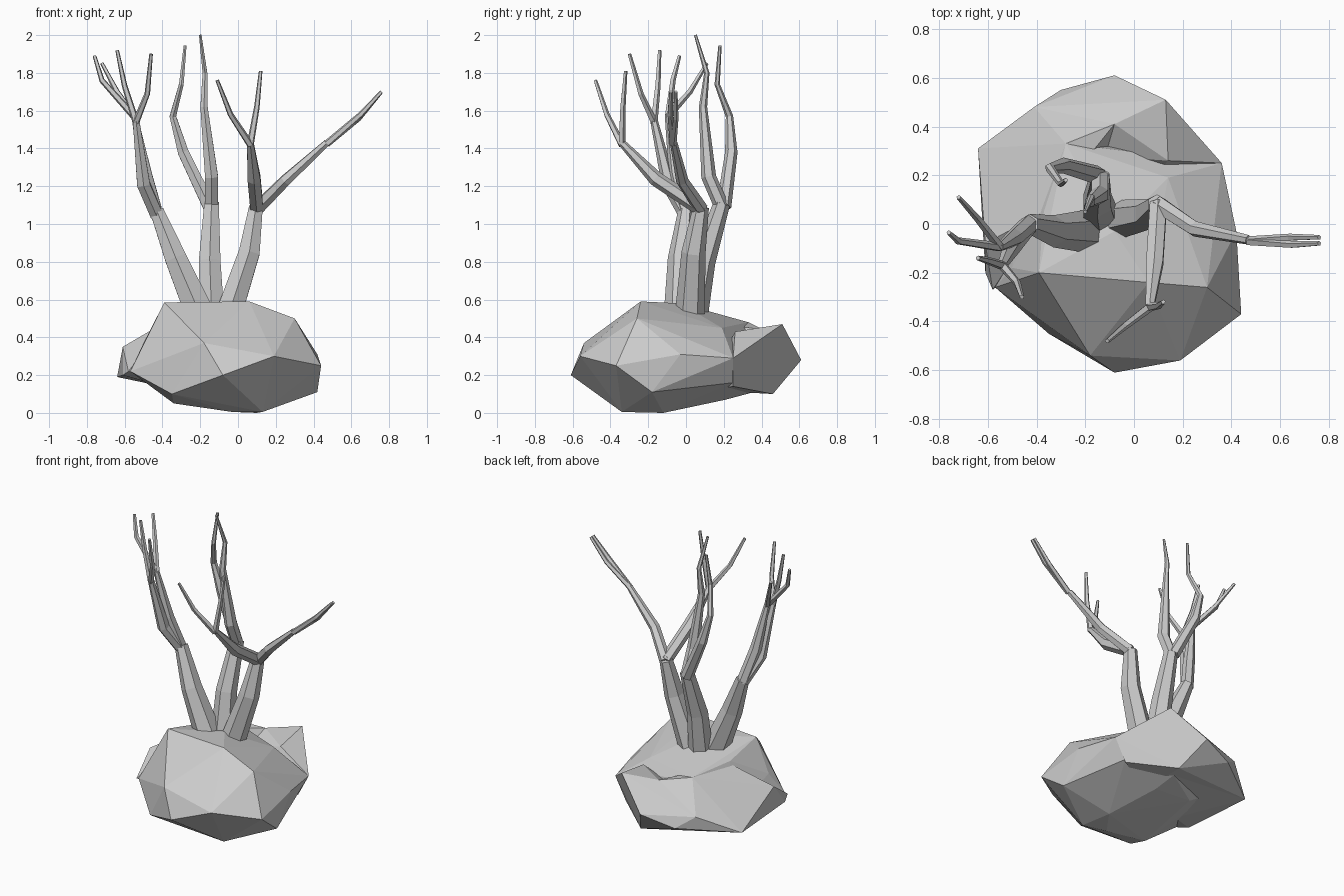
import bpy, bmesh
from mathutils import Vector


def finish(name, bm):
    bmesh.ops.recalc_face_normals(bm, faces=bm.faces)
    me = bpy.data.meshes.new(name)
    bm.to_mesh(me)
    bm.free()
    ob = bpy.data.objects.new(name, me)
    bpy.context.collection.objects.link(ob)
    return ob


def rock(name, pts):
    """Faceted boulder: convex hull of its corner points."""
    bm = bmesh.new()
    for p in pts:
        bm.verts.new(p)
    res = bmesh.ops.convex_hull(bm, input=bm.verts)
    junk = [g for g in res["geom_interior"] + res["geom_unused"]
            if isinstance(g, bmesh.types.BMVert)]
    bmesh.ops.delete(bm, geom=list(set(junk)), context='VERTS')
    return finish(name, bm)


def limb(name, pts, radii, sides=6):
    """Tapered low-poly tube along a bent path."""
    bm = bmesh.new()
    pts = [Vector(p) for p in pts]
    prev = None
    for i, (p, r) in enumerate(zip(pts, radii)):
        d = (pts[min(i + 1, len(pts) - 1)] - pts[max(i - 1, 0)]).normalized()
        q = Vector((0, 0, 1)).rotation_difference(d)
        circ = bmesh.ops.create_circle(bm, segments=sides, radius=r * 1.1, cap_ends=False)["verts"]
        for v in circ:
            v.co = q @ v.co + p
        if prev:
            for k in range(sides):
                n = (k + 1) % sides
                bm.faces.new((prev[k], prev[n], circ[n], circ[k]))
        else:
            bm.faces.new(circ)
        prev = circ
    bm.faces.new(prev)
    return finish(name, bm)


# Boulders
rock("main_rock", [
    (-.39, -.20, .585), (.06, -.24, .59), (-.08, -.03, .58), (.30, -.26, .50),
    (.42, -.03, .31), (.44, -.37, .25), (.42, -.18, .11), (.19, -.56, .30),
    (-.08, -.61, .20), (-.18, -.54, .37), (-.35, -.45, .10), (-.34, -.30, .05),
    (.13, -.34, .005), (-.03, -.30, .005), (.10, -.12, 0), (-.57, -.26, .22),
    (-.50, -.18, .37), (0, .21, .07), (.14, .19, .45), (-.28, .33, .48),
    (.36, .25, .29), (.28, .25, .16), (-.02, .36, .11), (-.37, .05, .51),
    (-.45, .20, .20), (-.30, .18, .11)])
rock("back_rock", [
    (.13, .51, .47), (.36, .25, .29), (-.08, .61, .28), (-.30, .55, .22),
    (-.41, .48, .30), (-.64, .31, .19), (-.08, .41, .44),
    (.02, .46, .10), (.28, .25, .14), (.14, .26, .43), (0, .10, .12)])
rock("left_rock", [
    (-.64, .31, .19), (-.41, .48, .30), (-.28, .33, .48), (-.08, .41, .44),
    (-.37, .05, .49), (-.61, -.08, .35), (-.61, -.20, .20), (-.58, -.27, .22),
    (-.40, -.08, .14), (-.10, .10, .12), (-.30, .55, .22), (-.02, .36, .11)])

# Trunks
limb("left_trunk", [(-.20, -.03, .52), (-.33, -.03, .82), (-.43, 0, 1.07)], (.08, .06, .038))
limb("middle_trunk", [(-.14, .04, .52), (-.15, .09, .80), (-.14, .19, 1.11)], (.07, .06, .04))
limb("right_trunk", [(-.05, .02, .52), (.06, .04, .85), (.095, .08, 1.09)], (.072, .058, .038))

# Boughs growing out of the trunk tops
limb("left_bough_front", [(-.43, 0, 1.05), (-.50, -.09, 1.21), (-.54, -.17, 1.55)], (.036, .036, .018))
limb("left_bough_back", [(-.43, 0, 1.05), (-.49, -.055, 1.27), (-.55, -.095, 1.58)], (.036, .034, .016))
limb("middle_bough_tall", [(-.14, .19, 1.09), (-.14, .12, 1.25), (-.18, .09, 1.62),
                           (-.175, .11, 1.80), (-.20, .05, 2.0)], (.036, .036, .02, .013, .007))
limb("middle_bough_side", [(-.15, .20, 1.09), (-.29, .24, 1.38), (-.345, .23, 1.57),
                           (-.30, .165, 1.74), (-.28, .18, 1.945)], (.036, .03, .018, .013, .008))
limb("right_bough_front", [(.10, .08, 1.08), (.085, -.16, 1.24), (.065, -.34, 1.43)], (.036, .036, .018))
limb("right_bough_side", [(.10, .08, 1.08), (.25, -.02, 1.23), (.47, -.065, 1.43)], (.034, .03, .018))

# Twigs: each fork starts at a bough tip
twigs = {
    (-.54, -.17, 1.54): [((-.48, -.24, 1.69), (-.46, -.30, 1.90)),
                         ((-.60, -.15, 1.73), (-.64, -.14, 1.92))],
    (-.55, -.095, 1.57): [((-.72, -.07, 1.76), (-.76, -.035, 1.89)),
                          ((-.64, .02, 1.70), (-.72, .11, 1.85))],
    (.065, -.34, 1.42): [((-.04, -.42, 1.58), (-.11, -.48, 1.76)),
                         ((.10, -.335, 1.62), (.12, -.32, 1.81))],
    (.47, -.07, 1.425): [((.64, -.055, 1.56), (.76, -.055, 1.70)),
                         ((.65, -.085, 1.58), (.76, -.08, 1.70))],
}
for i, (start, forks) in enumerate(twigs.items()):
    for j, (mid, tip) in enumerate(forks):
        limb(f"twig_{i}_{j}", [start, mid, tip], (.018, .014, .009), 5)
